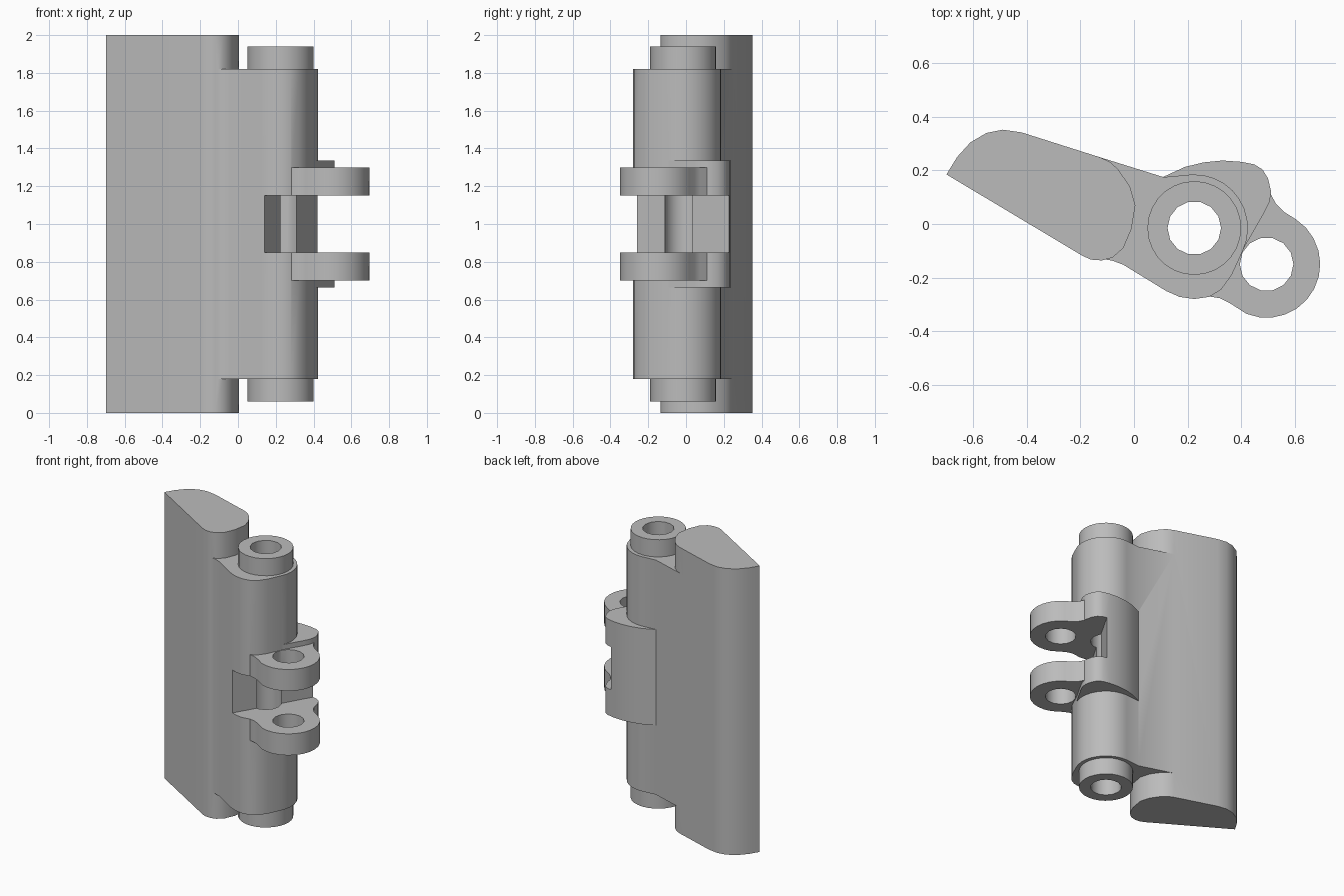
import bpy
import bmesh
from math import cos, sin, radians

if "Cube" in bpy.data.objects:
    bpy.data.objects.remove(bpy.data.objects["Cube"], do_unlink=True)

BORE = (0.225, -0.015)      # axis of the barrel
EYE = (0.495, -0.15)        # axis of the two lugs
HEIGHT = 2.0

grey = bpy.data.materials.new("plain grey")
grey.use_nodes = True
colour = (0.5, 0.5, 0.5, 1)
grey.diffuse_color = colour
grey.node_tree.nodes["Principled BSDF"].inputs["Base Color"].default_value = colour


def arc(centre, radius, start, end, steps):
    """Points along a circular arc, angles in degrees."""
    angles = [radians(start + (end - start) * i / steps) for i in range(steps + 1)]
    return [(centre[0] + radius * cos(a), centre[1] + radius * sin(a)) for a in angles]


def circle(centre, radius, sides):
    return arc(centre, radius, 0, 360, sides)[:-1]


def prism(name, outline, bottom, top):
    """Extrude a plan outline between two heights."""
    bm = bmesh.new()
    base = bm.faces.new([bm.verts.new((x, y, bottom)) for x, y in outline])
    lifted = bmesh.ops.extrude_face_region(bm, geom=[base])["geom"]
    corners = [v for v in lifted if isinstance(v, bmesh.types.BMVert)]
    bmesh.ops.translate(bm, verts=corners, vec=(0, 0, top - bottom))
    bmesh.ops.recalc_face_normals(bm, faces=bm.faces)
    mesh = bpy.data.meshes.new(name)
    bm.to_mesh(mesh)
    bm.free()
    mesh.materials.append(grey)
    part = bpy.data.objects.new(name, mesh)
    bpy.context.collection.objects.link(part)
    return part


def combine(target, tool, operation):
    """Apply a boolean and discard the tool."""
    tool.hide_render = True
    modifier = target.modifiers.new(tool.name, "BOOLEAN")
    modifier.operation = operation
    modifier.solver = "EXACT"
    modifier.object = tool
    bpy.ops.object.select_all(action="DESELECT")
    bpy.context.view_layer.objects.active = target
    target.select_set(True)
    bpy.ops.object.modifier_apply(modifier=modifier.name)
    bpy.data.objects.remove(tool, do_unlink=True)


# Full-height blade with a rounded inner end
blade = [(-0.7, 0.185), (-0.19, -0.12), (-0.16, -0.133), (-0.12, -0.136),
         (-0.08, -0.125), (-0.04, -0.09), (-0.01, -0.02), (0.005, 0.07),
         (-0.015, 0.14), (-0.06, 0.205), (-0.09, 0.232), (-0.13, 0.25),
         (-0.42, 0.342), (-0.49, 0.352), (-0.55, 0.34), (-0.61, 0.305), (-0.66, 0.25)]
hinge = prism("hinge_leaf", blade, 0, HEIGHT)

# Barrel body that blends into the blade
body = [(-0.3, 0.1), (-0.12, -0.13), (-0.08, -0.137), (-0.04, -0.152),
        (0.12, -0.25), (0.17, -0.272), (0.225, -0.28), (0.28, -0.272),
        (0.325, -0.245), (0.365, -0.19)]
body += arc(BORE, 0.2, -26, 92, 10) + [(0.11, 0.175), (-0.13, 0.25)]
combine(hinge, prism("barrel", body, 0.18, HEIGHT - 0.18), "UNION")

# Raised pad wrapped around the back of the barrel
pad = [(0.2, 0), (0.385, -0.14), (0.41, -0.09), (0.485, 0.04), (0.505, 0.08),
       (0.512, 0.12), (0.5, 0.17), (0.48, 0.203), (0.45, 0.222), (0.4, 0.232),
       (0.33, 0.237), (0.26, 0.23), (0.19, 0.213), (0.105, 0.174)]
combine(hinge, prism("pad", pad, 0.665, HEIGHT - 0.665), "UNION")

# Pair of lugs, mirrored about mid height
lug = [(0.3, 0), (0.49, 0.13), (0.511, 0.11), (0.53, 0.075), (0.56, 0.045)]
lug += arc(EYE, 0.2, 57, -112, 12)
lug += [(0.36, -0.297), (0.32, -0.277), (0.285, -0.271), (0.25, -0.24)]
for name, bottom in (("lower_lug", 0.7), ("upper_lug", HEIGHT - 0.85)):
    combine(hinge, prism(name, lug, bottom, bottom + 0.15), "UNION")

# Sleeve ends standing out of the barrel
for name, bottom in (("lower_sleeve", 0.06), ("upper_sleeve", HEIGHT - 0.3)):
    sleeve = prism(name, circle(BORE, 0.175, 28), bottom, bottom + 0.24)
    combine(hinge, sleeve, "UNION")

# Slanted window between the lugs, opening into the bore
window = [(0.11, -0.31), (0.48, 0.33), (0.9, 0.3), (0.9, -0.5), (0.2, -0.5)]
combine(hinge, prism("window_cutter", window, 0.85, HEIGHT - 0.85), "DIFFERENCE")

# Bores through the barrel and the lugs
for name, axis in (("barrel_bore", BORE), ("lug_bore", EYE)):
    low, high = (-0.1, HEIGHT + 0.1) if axis is BORE else (0.6, HEIGHT - 0.6)
    combine(hinge, prism(name, circle(axis, 0.1, 14), low, high), "DIFFERENCE")

# Smooth the curves, keep the corners crisp
bpy.ops.object.select_all(action="DESELECT")
hinge.select_set(True)
bpy.context.view_layer.objects.active = hinge
bpy.ops.object.shade_smooth_by_angle(angle=radians(32))
